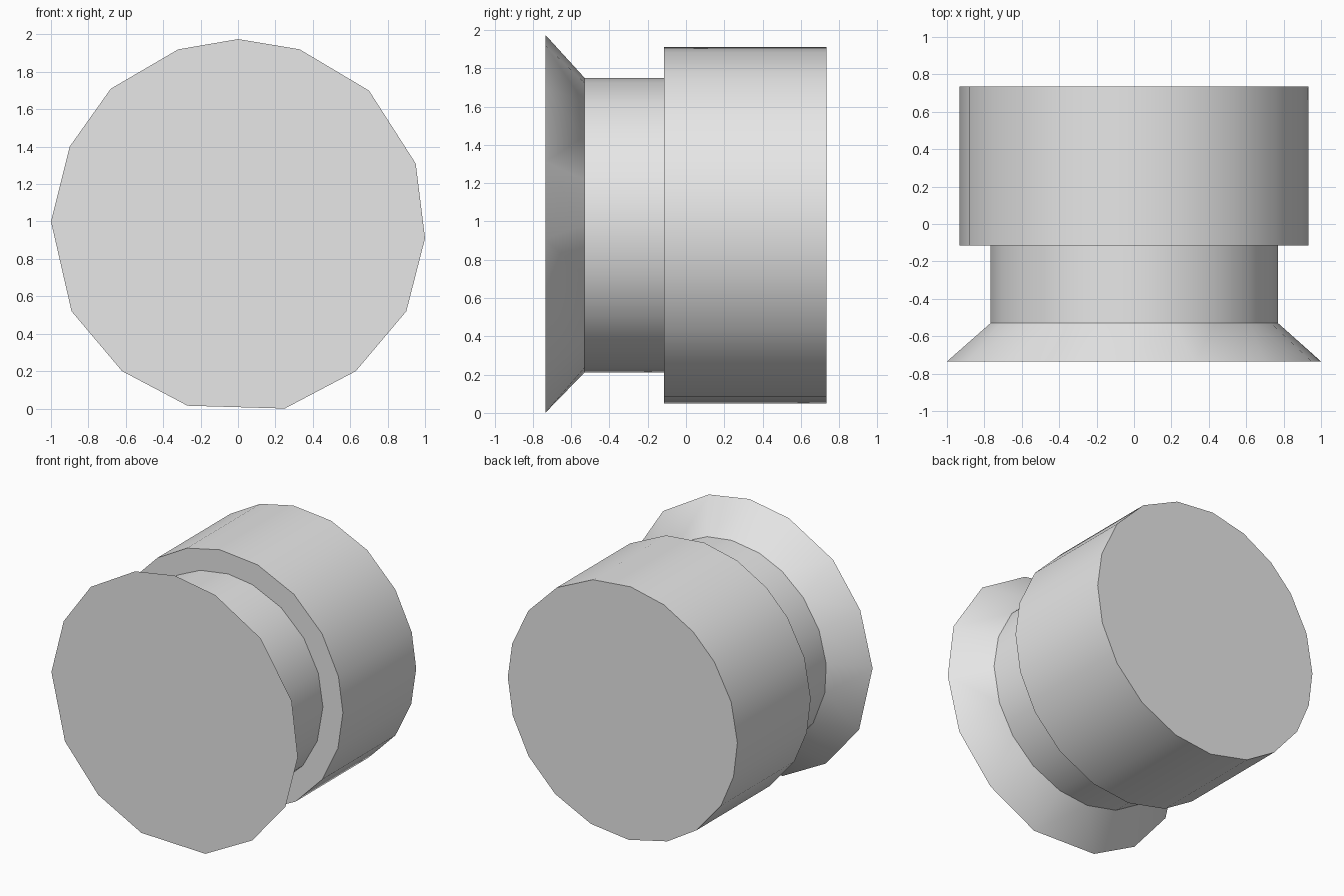
import bpy
import bmesh
import math

cube = bpy.data.objects.get("Cube")
if cube:
    bpy.data.objects.remove(cube, do_unlink=True)

CENTRE_Z = 0.98

# One plain grey for every part
grey = bpy.data.materials.new("plain grey")
grey.use_nodes = True
grey.diffuse_color = (0.8, 0.8, 0.8, 1)
grey.node_tree.nodes["Principled BSDF"].inputs["Base Color"].default_value = (0.8, 0.8, 0.8, 1)


def ring(angles, radius):
    """Points (x, z) around the axis at the given angles in degrees."""
    return [(radius * math.cos(math.radians(a)),
             CENTRE_Z + radius * math.sin(math.radians(a))) for a in angles]


def solid(name, front, y_front, back, y_back):
    """Closed solid spanning a front and a back outline."""
    bm = bmesh.new()
    for outline, y in ((front, y_front), (back, y_back)):
        for x, z in outline:
            bm.verts.new((x, y, z))
    bmesh.ops.convex_hull(bm, input=bm.verts[:])
    # Merge the flat end caps into single faces
    bmesh.ops.dissolve_limit(bm, angle_limit=math.radians(0.5),
                             verts=bm.verts[:], edges=bm.edges[:])
    bmesh.ops.recalc_face_normals(bm, faces=bm.faces[:])
    mesh = bpy.data.meshes.new(name)
    bm.to_mesh(mesh)
    bm.free()
    mesh.materials.append(grey)
    obj = bpy.data.objects.new(name, mesh)
    bpy.context.collection.objects.link(obj)
    bpy.ops.object.select_all(action="DESELECT")
    obj.select_set(True)
    bpy.context.view_layer.objects.active = obj
    bpy.ops.object.shade_smooth_by_angle(angle=math.radians(40))
    return obj


# Slightly uneven hand-cut outlines
flange_outline = [(0, 1.975), (0.33, 1.92), (0.70, 1.70), (0.95, 1.31), (1, 0.91),
                  (0.90, 0.52), (0.63, 0.20), (0.25, 0), (-0.27, 0.015), (-0.62, 0.20),
                  (-0.89, 0.52), (-1, 1.0), (-0.90, 1.40), (-0.68, 1.71), (-0.32, 1.92)]
neck_outline = ring([0, 18, 37, 56, 75, 90, 107, 122, 139, 157, 175, 191, 211,
                     230, 248, 267, 285, 304, 322, 340], 0.77)
body_outline = ring([0, 16, 35, 55, 75, 94, 111, 128, 143, 161, 179, 195, 211,
                     230, 247, 267, 286, 306, 325, 343], 0.932)

solid("front_flange", flange_outline, -0.735, neck_outline, -0.53)
solid("neck", neck_outline, -0.53, neck_outline, -0.115)
solid("main_body", body_outline, -0.115, body_outline, 0.735)
